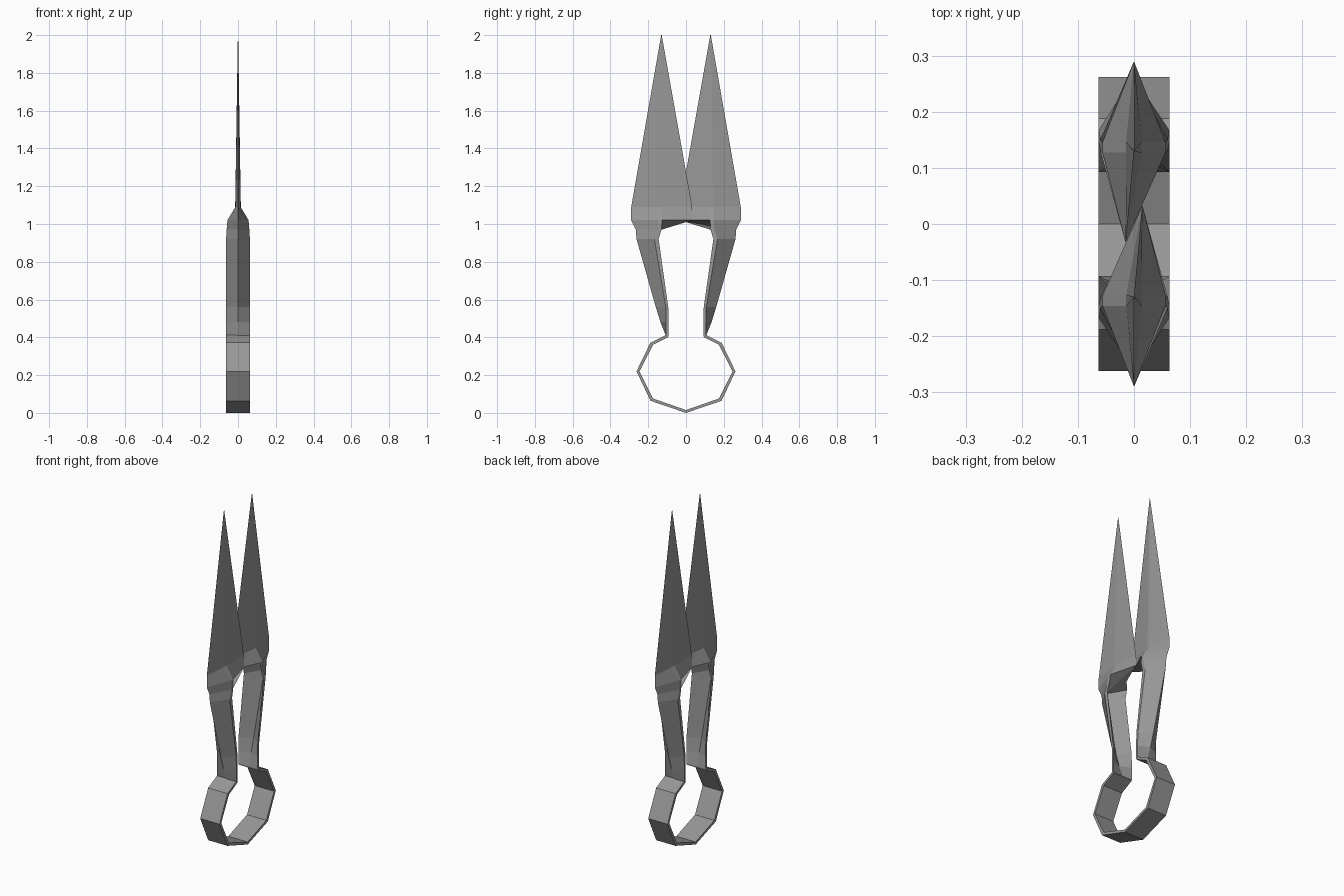
import bpy, bmesh, math

if "Cube" in bpy.data.objects:
    bpy.data.objects.remove(bpy.data.objects["Cube"])

steel = bpy.data.materials.new("grey steel")
steel.diffuse_color = (0.31, 0.31, 0.31, 1)
steel.use_nodes = True
steel.node_tree.nodes["Principled BSDF"].inputs["Base Color"].default_value = steel.diffuse_color


def finish(bm, name):
    bmesh.ops.remove_doubles(bm, verts=bm.verts, dist=0.0005)
    bmesh.ops.recalc_face_normals(bm, faces=bm.faces)
    me = bpy.data.meshes.new(name)
    bm.to_mesh(me)
    bm.free()
    me.materials.append(steel)
    ob = bpy.data.objects.new(name, me)
    bpy.context.collection.objects.link(ob)
    return ob


def loft(name, rings):
    bm = bmesh.new()
    loops = [[bm.verts.new(p) for p in r] for r in rings]
    n = len(loops[0])
    for a, b in zip(loops, loops[1:]):
        for i in range(n):
            j = (i + 1) % n
            bm.faces.new((a[i], a[j], b[j], b[i]))
    bm.faces.new(loops[0])
    bm.faces.new(loops[-1])
    return finish(bm, name)


# spring bow: flat strip bent into an open octagon, (outer, inner) y-z pairs
W = 0.063
half = [((0.105, 0.412), (0.093, 0.402)), ((0.188, 0.372), (0.174, 0.361)),
        ((0.262, 0.22), (0.246, 0.22)), ((0.188, 0.064), (0.174, 0.076))]
path = half + [((0, 0.0), (0, 0.015))]
path += [((-o[0], o[1]), (-i[0], i[1])) for o, i in reversed(half)]
loft("spring_bow", [[(-W, *o), (W, *o), (W, *i), (-W, *i)] for o, i in path])

# handle and blade sections: z, outer ridge y, side half width,
# side outer y, side inner y, inner ridge x, inner ridge y
sections = [
    (0.405, 0.105, W, 0.105, 0.093, 0, 0.093),
    (0.48, 0.135, W, 0.105, 0.093, 0, 0.122),
    (0.56, 0.160, W, 0.107, 0.094, 0, 0.146),
    (0.92, 0.262, W, 0.167, 0.145, 0, 0.246),
    (0.97, 0.266, 0.060, 0.150, 0.130, 0, 0.235),
    (1.02, 0.290, 0.056, 0.146, 0.127, -0.015, -0.033),
    (1.09, 0.290, 0.014, 0.146, 0.127, -0.015, -0.033),
    (2.0, 0.1315, 0.0008, 0.131, 0.129, 0, 0.1285),
]


def section(z, yo, xe, so, si, xi, yi):
    return [(0, yo, z), (xe, so, z), (xe, si, z),
            (xi, yi, z), (-xe, si, z), (-xe, so, z)]


# the two halves are the same part turned half round
for name, angle in (("right_handle_blade", 0), ("left_handle_blade", math.pi)):
    ob = loft(name, [section(*s) for s in sections])
    ob.rotation_euler.z = angle
